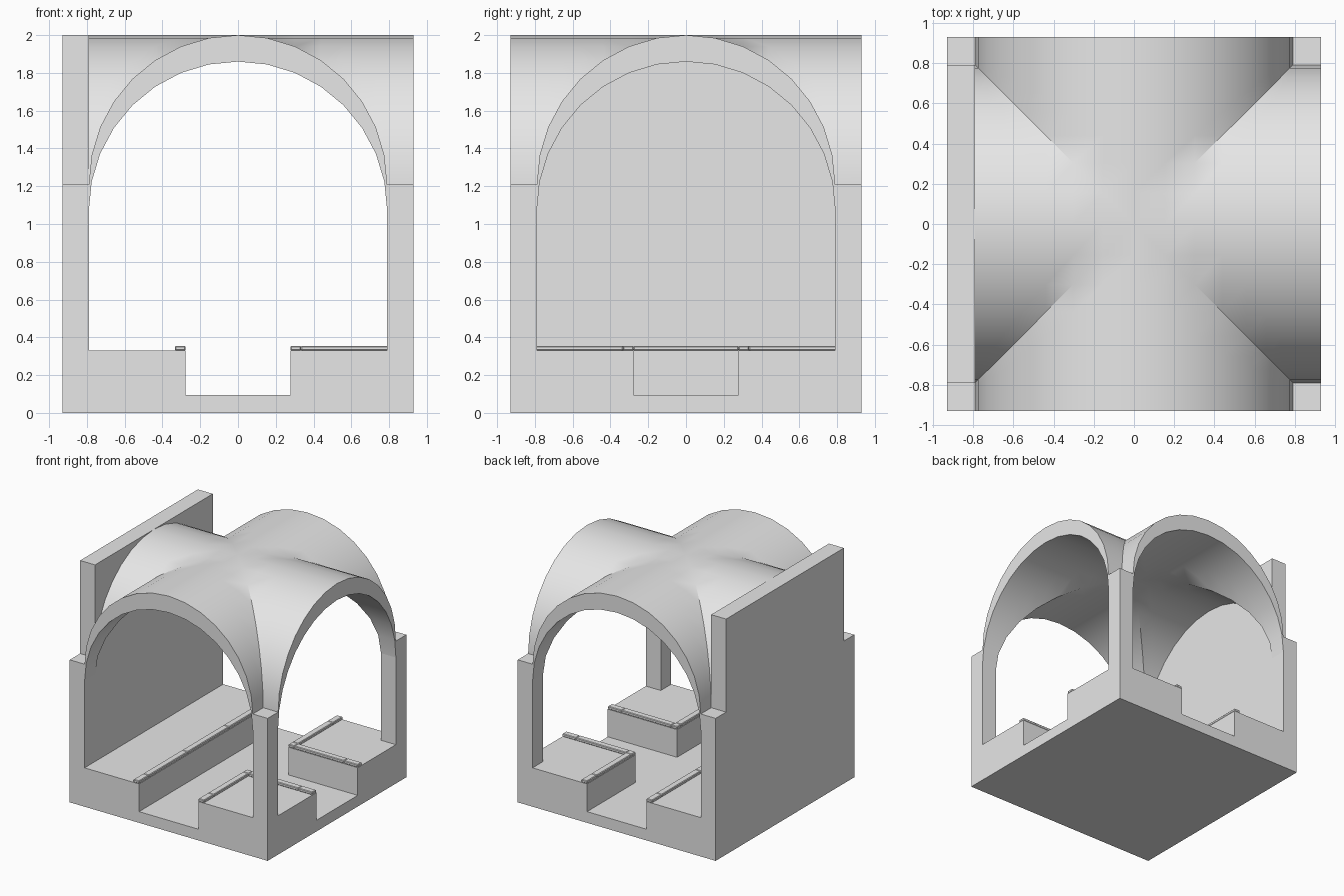
import bpy, bmesh, math

cube = bpy.data.objects.get("Cube")
if cube:
    bpy.data.objects.remove(cube, do_unlink=True)

HALF = 0.93      # half width of the block
INNER = 0.79     # inner face of walls and vault radius
SPRING = 1.21    # top of corner pillars
THICK = 0.14     # vertical vault thickness
FLOOR = 0.095    # channel floor
DECK = 0.33      # platform height
GAP = 0.278      # half width of channel
KERB = 0.055
SEG = 16

stone = bpy.data.materials.new("grey stone")
stone.use_nodes = True
grey = (0.8, 0.8, 0.8, 1)
stone.diffuse_color = grey
stone.node_tree.nodes["Principled BSDF"].inputs["Base Color"].default_value = grey


def finish(name, bm):
    bmesh.ops.recalc_face_normals(bm, faces=bm.faces[:])
    mesh = bpy.data.meshes.new(name)
    bm.to_mesh(mesh)
    bm.free()
    obj = bpy.data.objects.new(name, mesh)
    bpy.context.collection.objects.link(obj)
    mesh.materials.append(stone)
    return obj


def box(name, x, y, z, bevel=0):
    bm = bmesh.new()
    bmesh.ops.create_cube(bm, size=1)
    for v in bm.verts:
        v.co = [(a + b) / 2 + c * (b - a) for c, (a, b) in zip(v.co, (x, y, z))]
    if bevel:
        bmesh.ops.bevel(bm, geom=bm.edges[:], offset=bevel, segments=1, affect='EDGES')
    return finish(name, bm)


def span(a, b, side):
    return tuple(sorted((a * side, b * side)))


# Floor, platforms and end wall
box("channel_floor", (-HALF, HALF), (-HALF, HALF), (0, FLOOR))
box("long_platform", (-HALF, -GAP), (-HALF, HALF), (FLOOR, DECK))
box("end_wall", (-HALF, -INNER), (-INNER, INNER), (DECK, 2))
for side, word in ((-1, "front"), (1, "back")):
    edge = span(INNER, HALF, side)
    box(word + "_corner_platform", (GAP, HALF), span(GAP, HALF, side), (FLOOR, DECK))
    box(word + "_left_pillar", (INNER, HALF), edge, (DECK, SPRING))
    box(word + "_right_pillar", (-HALF, -INNER), edge, (DECK, SPRING))

# Kerb stones along the channel edges
kz = (DECK, DECK + 0.025)
stops = [-HALF, -0.8, -GAP, GAP, 0.8, HALF]
for a, b in zip(stops, stops[1:]):
    box("long_kerb", (-GAP - KERB, -GAP), (a, b), kz, 0.005)
for side in (-1, 1):
    for a, b in ((GAP, GAP + KERB), (GAP + KERB, 0.8), (0.8, HALF)):
        box("corner_kerb", (GAP, GAP + KERB), span(a, b, side), kz, 0.005)
        if a > GAP:
            box("side_kerb", (a, b), span(GAP, GAP + KERB, side), kz, 0.005)


# Groin vault: two crossing barrels, the higher one wins at each point
def arch(t):
    return SPRING + math.sqrt(max(0, INNER ** 2 - t ** 2))


steps = [INNER * math.sin(math.pi * (i / SEG - 0.5)) for i in range(SEG + 1)]
line = [-HALF] + steps + [HALF]
last = len(line) - 2
bm = bmesh.new()
grid = [[bm.verts.new((x, y, max(arch(x), arch(y)))) for y in line] for x in line]
for i in range(1, last + 1):
    for j in range(last + 1):
        if i == last and j in (0, last):
            continue
        a, b, c, d = grid[i][j], grid[i + 1][j], grid[i + 1][j + 1], grid[i][j + 1]
        if i == j:
            bm.faces.new((a, b, c))
            bm.faces.new((a, c, d))
        elif i + j == last:
            bm.faces.new((a, b, d))
            bm.faces.new((b, c, d))
        else:
            bm.faces.new((a, b, c, d))
bmesh.ops.delete(bm, geom=[v for v in bm.verts if not v.link_faces], context='VERTS')
under = bmesh.ops.extrude_face_region(bm, geom=bm.faces[:], use_keep_orig=True)
moved = [g for g in under["geom"] if isinstance(g, bmesh.types.BMVert)]
bmesh.ops.translate(bm, verts=moved, vec=(0, 0, -THICK))
vault = finish("groin_vault", bm)

bpy.ops.object.select_all(action='DESELECT')
vault.select_set(True)
bpy.context.view_layer.objects.active = vault
bpy.ops.object.shade_smooth_by_angle(angle=math.radians(30))
